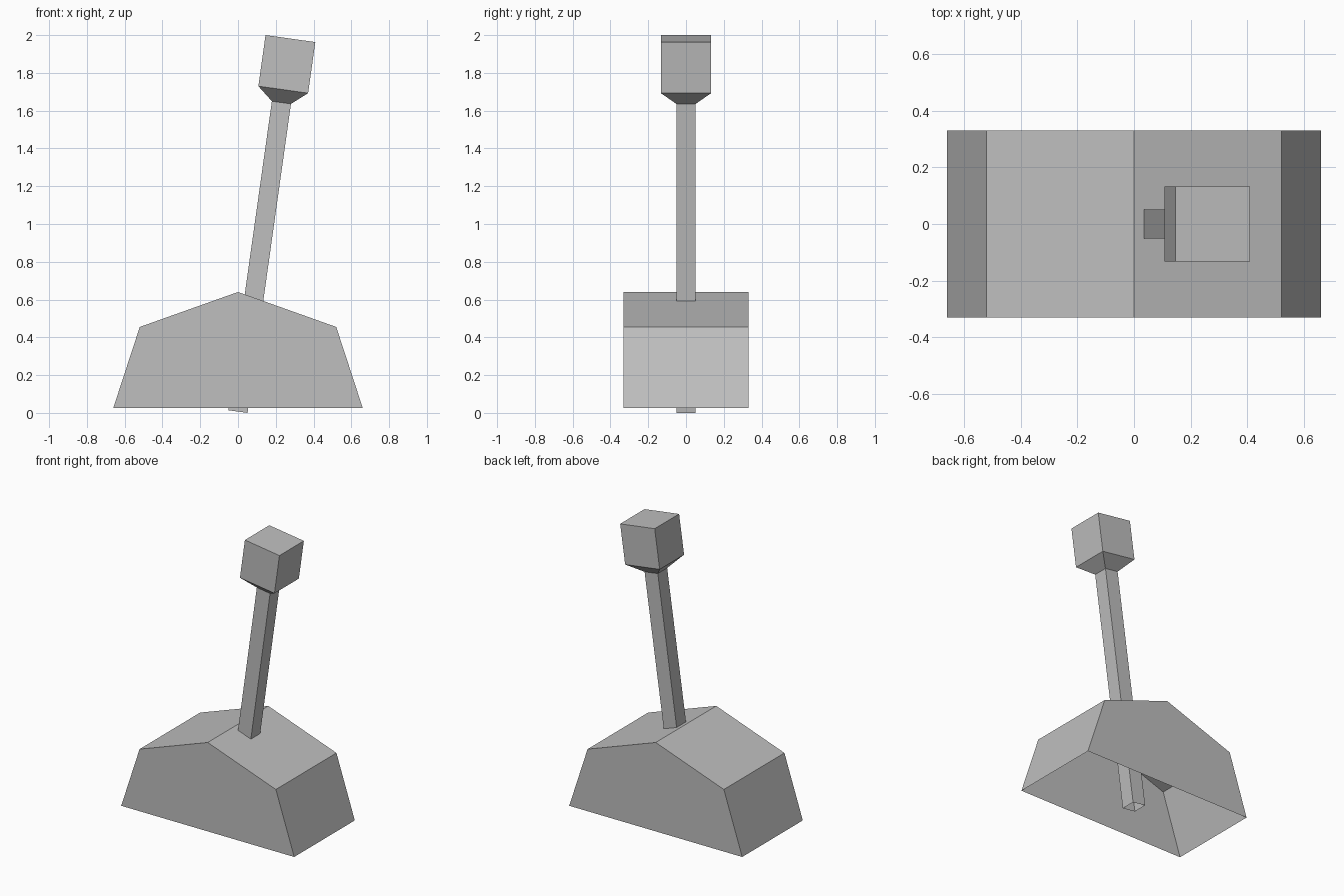
import bpy
import bmesh
from math import radians
from mathutils import Matrix

cube = bpy.data.objects.get("Cube")
if cube:
    bpy.data.objects.remove(cube, do_unlink=True)

# Single plain grey for every part
grey = bpy.data.materials.new("plain grey")
grey.use_nodes = True
colour = (0.52, 0.52, 0.52, 1)
grey.diffuse_color = colour
grey.node_tree.nodes["Principled BSDF"].inputs["Base Color"].default_value = colour


def finish(name, bm):
    """Turn a bmesh into a named grey object."""
    bmesh.ops.recalc_face_normals(bm, faces=bm.faces)
    mesh = bpy.data.meshes.new(name)
    bm.to_mesh(mesh)
    bm.free()
    mesh.materials.append(grey)
    obj = bpy.data.objects.new(name, mesh)
    bpy.context.collection.objects.link(obj)
    return obj


def square_loft(name, sections, cap_top=False):
    """Skin square sections given as (half width, height), open below."""
    bm = bmesh.new()
    rings = [[bm.verts.new((sx * r, sy * r, z))
              for sx, sy in ((-1, -1), (1, -1), (1, 1), (-1, 1))]
             for r, z in sections]
    for low, high in zip(rings, rings[1:]):
        for i in range(4):
            j = (i + 1) % 4
            bm.faces.new((low[i], low[j], high[j], high[i]))
    if cap_top:
        bm.faces.new(rings[-1])
    return finish(name, bm)


# Hollow gabled housing, open underneath
right_side = [(0.66, 0.027), (0.52, 0.455)]
profile = right_side + [(0, 0.64)] + [(-x, z) for x, z in reversed(right_side)]
bm = bmesh.new()
front, back = [[bm.verts.new((x, y, z)) for x, z in profile]
               for y in (-0.33, 0.33)]
bm.faces.new(front)
bm.faces.new(back)
for i in range(len(profile) - 1):
    bm.faces.new((front[i], front[i + 1], back[i + 1], back[i]))
finish("housing", bm)

# Leaning lever and its block knob with a tapered neck
lean = Matrix.Translation((0, 0, 0.007)) @ Matrix.Rotation(radians(8), 4, "Y")
lever = square_loft("lever", [(0.051, 0), (0.051, 1.652)])
knob = square_loft("knob", [(0.051, 1.652), (0.133, 1.721), (0.133, 1.994)], True)
for part in (lever, knob):
    part.data.transform(lean)
